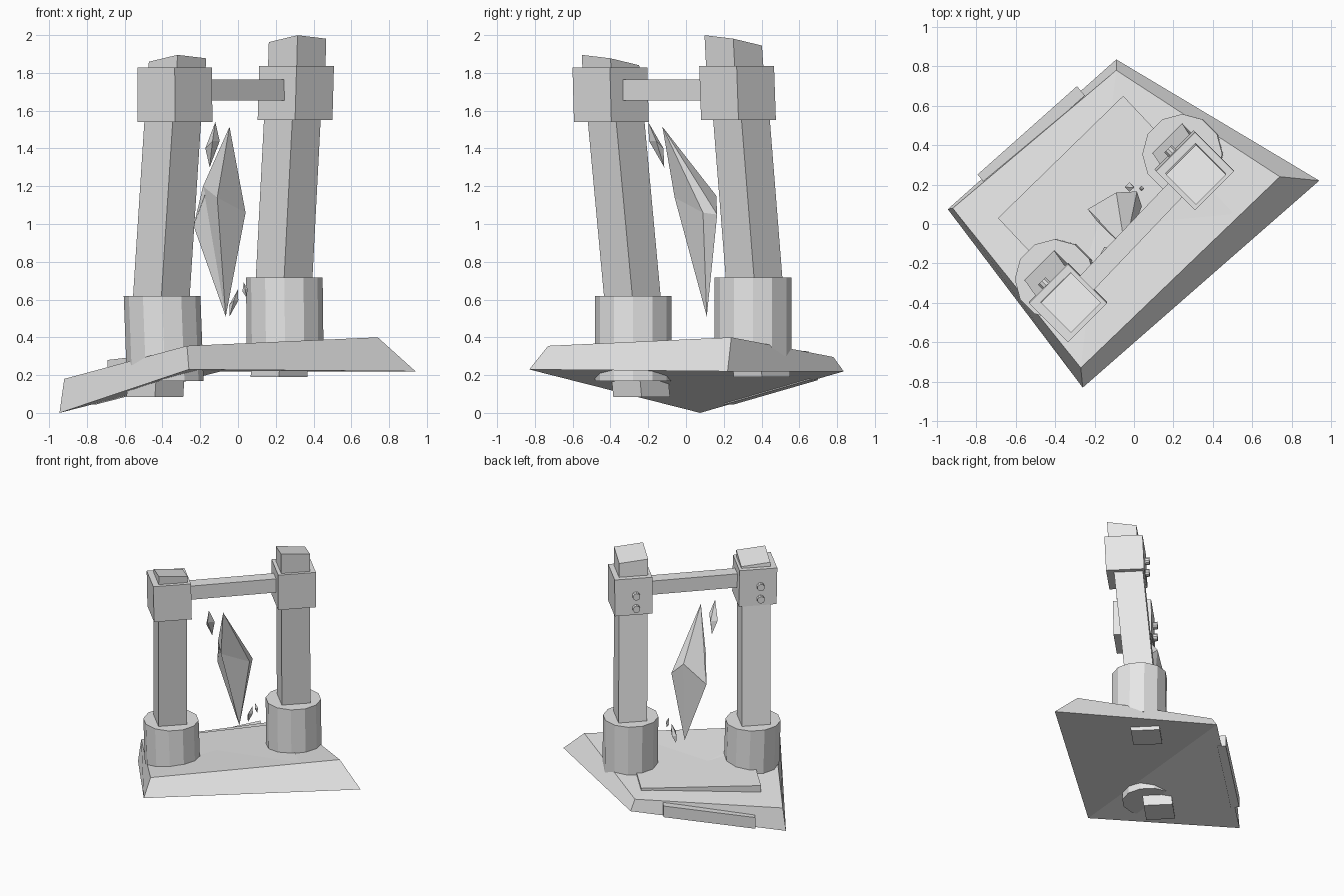
import bpy
import bmesh
from math import cos, sin, pi, radians
from mathutils import Vector, Matrix

cube = bpy.data.objects.get("Cube")
if cube:
    bpy.data.objects.remove(cube, do_unlink=True)

stone = bpy.data.materials.new("grey_stone")
stone.use_nodes = True
GREY = (0.8, 0.8, 0.8, 1)
stone.diffuse_color = GREY
stone.node_tree.nodes["Principled BSDF"].inputs["Base Color"].default_value = GREY


def finish(name, bm):
    bmesh.ops.recalc_face_normals(bm, faces=bm.faces)
    mesh = bpy.data.meshes.new(name)
    bm.to_mesh(mesh)
    bm.free()
    mesh.materials.append(stone)
    obj = bpy.data.objects.new(name, mesh)
    bpy.context.collection.objects.link(obj)
    return obj


def loft(name, lower, upper, fold=False):
    """Join two closed rings; fold splits four-sided ends along corners 1 and 3."""
    bm = bmesh.new()
    n = len(lower)
    a = [bm.verts.new(p) for p in lower]
    b = [bm.verts.new(p) for p in upper]
    for i in range(n):
        j = (i + 1) % n
        bm.faces.new((a[i], a[j], b[j], b[i]))
    for ring in (a, b):
        if fold:
            bm.faces.new((ring[0], ring[1], ring[3]))
            bm.faces.new((ring[1], ring[2], ring[3]))
        else:
            bm.faces.new(ring)
    return finish(name, bm)


def ring(centre, radius, sides, slope=(0, 0)):
    c = Vector(centre)
    pts = []
    for i in range(sides):
        t = 2 * pi * i / sides
        dx, dy = radius * cos(t), radius * sin(t)
        pts.append(c + Vector((dx, dy, slope[0] * dx + slope[1] * dy)))
    return pts


def prism(name, bottom, top, radius, sides=4, slope=(0, 0)):
    return loft(name, ring(bottom, radius, sides), ring(top, radius, sides, slope))


def crystal(name, top, bottom, middle):
    """Faceted spindle: a ring of points fanned to two tips."""
    bm = bmesh.new()
    t, b = bm.verts.new(top), bm.verts.new(bottom)
    m = [bm.verts.new(p) for p in middle]
    for i in range(len(m)):
        j = (i + 1) % len(m)
        bm.faces.new((m[i], m[j], t))
        bm.faces.new((m[j], m[i], b))
    return finish(name, bm)


# Folded base slab: right, front, left and back corners
base_low = [(0.94, 0.22, 0.22), (-0.26, -0.83, 0.23), (-0.945, 0.075, 0), (-0.09, 0.835, 0.22)]
base_top = [(0.74, 0.24, 0.40), (-0.27, -0.73, 0.355), (-0.92, 0.08, 0.18), (-0.09, 0.78, 0.296)]
loft("base_slab", base_low, base_top, fold=True)

# Raised floor plate on the slab
plate = [Vector(p) for p in ((0.5, 0.06, 0.387), (-0.135, -0.56, 0.347),
                             (-0.69, 0.03, 0.28), (-0.055, 0.65, 0.325))]
loft("floor_plate", [p - Vector((0, 0, 0.06)) for p in plate], plate)

# Thin panel along the back left edge
left, back = Vector(base_low[2]), Vector(base_low[3])
ends = [left.lerp(back, 0.2), left.lerp(back, 0.79)]
out = Vector((-0.02, 0.024, 0))
foot = [ends[0] + out, ends[1] + out, ends[1] - out, ends[0] - out]
loft("edge_panel", foot, [p + Vector((0, 0, 0.09)) for p in foot])

# Two leaning pillars
pillars = {
    "left": dict(plinth=((0.25, 0.355, 0.30), (0.245, 0.355, 0.718)),
                 shaft=((0.217, 0.402, 0.19), (0.29, 0.29, 1.6)),
                 block=((0.302, 0.278, 1.55), (0.31, 0.268, 1.837)),
                 nub=((0.31, 0.26, 1.8), (0.315, 0.25, 1.972))),
    "right": dict(plinth=((-0.385, -0.28, 0.17), (-0.402, -0.28, 0.618)),
                  shaft=((-0.44, -0.235, 0.085), (-0.342, -0.375, 1.6)),
                  block=((-0.334, -0.395, 1.54), (-0.335, -0.403, 1.828)),
                  nub=((-0.325, -0.395, 1.8), (-0.32, -0.40, 1.868))),
}
centres = []
for side, p in pillars.items():
    prism(side + "_plinth", *p["plinth"], 0.203, sides=12)
    prism(side + "_shaft", *p["shaft"], 0.15)
    prism(side + "_block", *p["block"], 0.198)
    prism(side + "_nub", *p["nub"], 0.152, slope=(0.06, -0.18))
    mid = (Vector(p["block"][0]) + Vector(p["block"][1])) / 2
    centres.append(mid)

    # Round studs on the back left face of the block
    for k in range(2):
        bm = bmesh.new()
        spin = Matrix.Rotation(radians(45), 4, "Z") @ Matrix.Rotation(radians(90), 4, "X")
        place = mid + Vector((-0.112, 0.088, 0.01 - 0.1 * k))
        bmesh.ops.create_cone(bm, cap_ends=True, segments=10, radius1=0.028, radius2=0.028,
                              depth=0.06, matrix=Matrix.Translation(place) @ spin)
        finish(f"{side}_stud_{k + 1}", bm)

# Cross beam between the blocks
start, end = centres[1], centres[0]
start.z = end.z = 1.71
across = Vector((0.036, -0.035, 0))
up = Vector((0, 0, 0.055))
section = (across + up, across - up, -across - up, up - across)
loft("cross_beam", [start + s for s in section], [end + s for s in section])

# Large hanging crystal
crystal("large_crystal", (-0.045, -0.125, 1.515), (-0.065, 0.11, 0.51),
        [(0.04, 0.09, 1.06), (0.015, 0.165, 1.05), (-0.09, 0.16, 1.15),
         (-0.235, 0.075, 0.99), (-0.185, 0.01, 1.2), (-0.11, -0.06, 1.14)])

# Small floating shards: top, bottom, half width
shards = [((-0.12, -0.2, 1.54), (-0.15, -0.115, 1.3), 0.038),
          ((0, 0.185, 0.655), (-0.045, 0.19, 0.51), 0.024),
          ((0.03, 0.175, 0.69), (0.045, 0.185, 0.61), 0.014)]
for i, (top, bottom, r) in enumerate(shards):
    middle = Vector(top).lerp(Vector(bottom), 0.5)
    crystal(f"shard_{i + 1}", top, bottom, ring(middle, r, 4, slope=(0.5, -0.5)))
